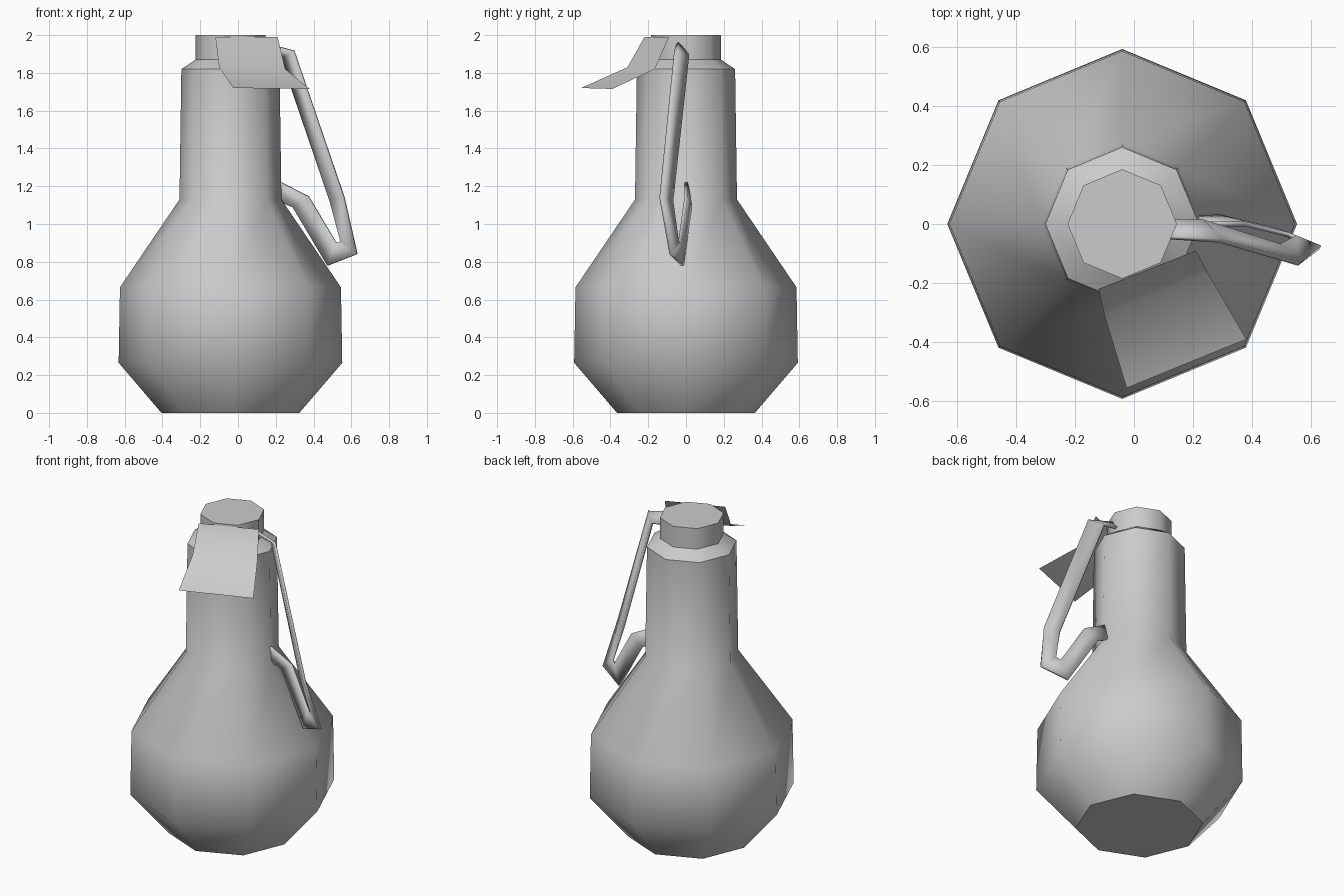
import bpy, bmesh
from math import cos, sin, pi, radians

if "Cube" in bpy.data.objects:
    bpy.data.objects.remove(bpy.data.objects["Cube"], do_unlink=True)

grey = bpy.data.materials.new("plain_grey")
grey.use_nodes = True
colour = (0.6, 0.6, 0.6, 1)
grey.diffuse_color = colour
grey.node_tree.nodes["Principled BSDF"].inputs["Base Color"].default_value = colour


def finish(bm, name, angle):
    mesh = bpy.data.meshes.new(name)
    bmesh.ops.recalc_face_normals(bm, faces=bm.faces)
    bm.to_mesh(mesh)
    bm.free()
    mesh.materials.append(grey)
    obj = bpy.data.objects.new(name, mesh)
    bpy.context.collection.objects.link(obj)
    bpy.ops.object.select_all(action='DESELECT')
    obj.select_set(True)
    bpy.context.view_layer.objects.active = obj
    bpy.ops.object.shade_smooth_by_angle(angle=radians(angle))
    return obj


def strip(name, edge_a, edge_b, angle):
    """Bent sheet spanning two matching edge paths."""
    bm = bmesh.new()
    a = [bm.verts.new(p) for p in edge_a]
    b = [bm.verts.new(p) for p in edge_b]
    for i in range(len(a) - 1):
        bm.faces.new((a[i], a[i + 1], b[i + 1], b[i]))
    return finish(bm, name, angle)


# Eight-sided bulb, neck and cap from one profile (radius, height)
profile = [(0.365, 0), (0.592, 0.265), (0.585, 0.665), (0.27, 1.13),
           (0.26, 1.82), (0.185, 1.87), (0.185, 2.0)]
bm = bmesh.new()
rings = [[bm.verts.new((r * cos(i * pi / 4) - 0.04, r * sin(i * pi / 4), z))
          for i in range(8)] for r, z in profile]
for low, high in zip(rings, rings[1:]):
    for i in range(8):
        j = (i + 1) % 8
        bm.faces.new((low[i], low[j], high[j], high[i]))
bm.faces.new(rings[0])
bm.faces.new(rings[-1])
finish(bm, "bottle_body", 50)

# Bent flap at the front of the cap
strip("front_flap",
      [(-0.12, -0.22, 1.99), (-0.1, -0.31, 1.83), (-0.025, -0.555, 1.72)],
      [(0.21, -0.09, 1.99), (0.25, -0.165, 1.82), (0.38, -0.39, 1.715)], 50)

# Thin twisted strap handle on the side
handle = strip("side_handle",
      [(0.1, -0.045, 1.965), (0.295, -0.057, 1.915), (0.56, -0.135, 1.14),
       (0.63, -0.08, 0.84), (0.475, -0.02, 0.78), (0.29, 0.025, 1.09),
       (0.19, 0.02, 1.13)],
      [(0.1, 0.012, 1.9), (0.23, 0.01, 1.88), (0.49, -0.073, 1.12),
       (0.545, -0.045, 0.91), (0.52, -0.035, 0.9), (0.375, 0.0, 1.145),
       (0.19, 0.0, 1.24)], 30)
solid = handle.modifiers.new("thickness", 'SOLIDIFY')
solid.thickness = 0.016
solid.offset = 0
